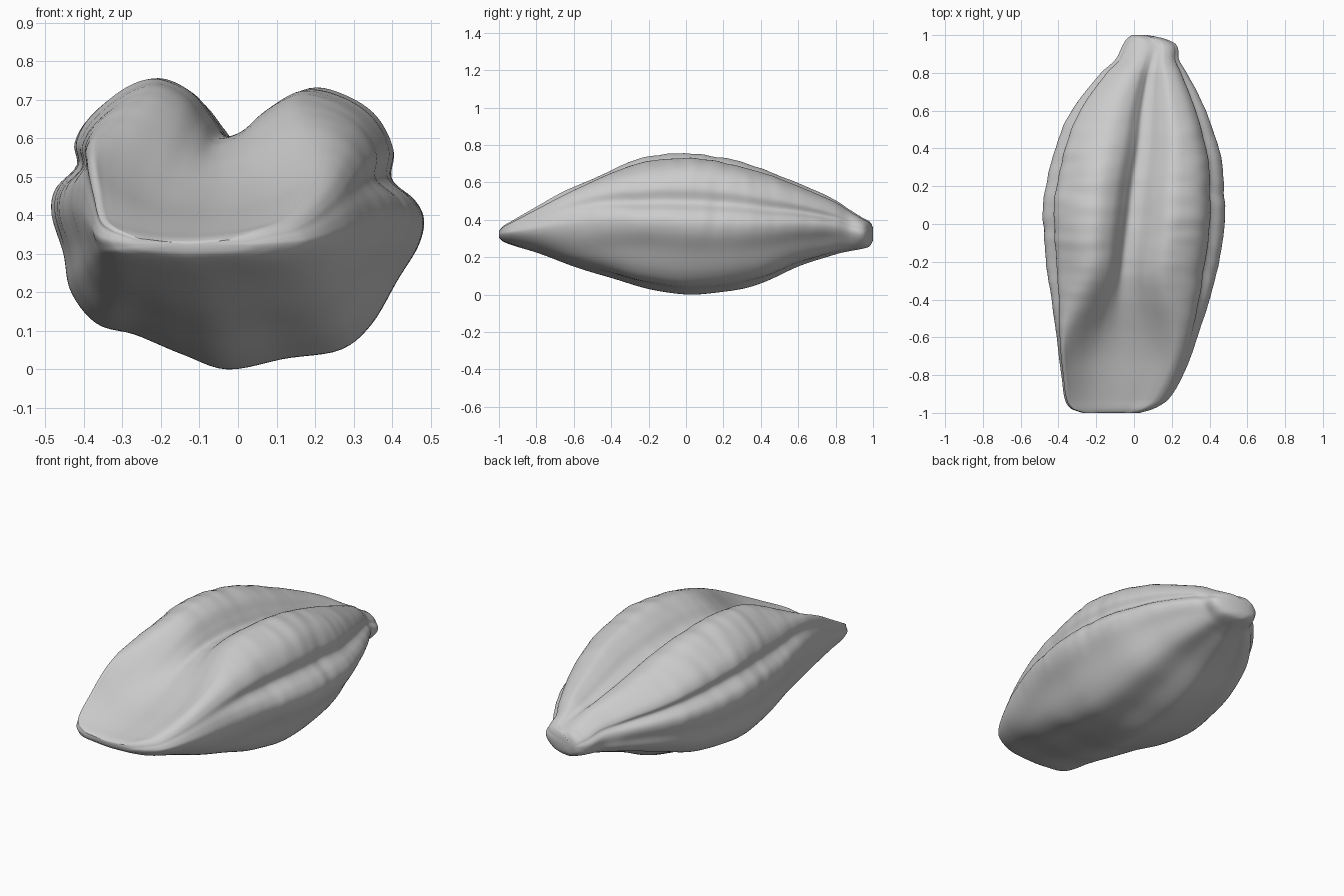
import bpy
import bmesh
import math
from mathutils import Vector, noise

cube = bpy.data.objects.get("Cube")
if cube:
    bpy.data.objects.remove(cube)

RING = 160      # points around each cross-section
RINGS = 140     # cross-sections along the length

# Hull limits along the length: y, left edge, right edge, underside, top
HULL = [
    (-1.0, -.27, .03, .305, .34), (-.98, -.33, .10, .285, .365), (-.93, -.365, .18, .265, .395),
    (-.8, -.385, .26, .225, .47), (-.6, -.41, .335, .15, .585), (-.4, -.435, .40, .09, .68),
    (-.2, -.465, .45, .03, .738), (0, -.48, .48, 0, .755), (.2, -.465, .475, .015, .73),
    (.4, -.415, .45, .06, .675), (.6, -.33, .38, .15, .595), (.8, -.175, .28, .215, .505),
    (.87, -.10, .24, .23, .46), (.95, -.06, .225, .245, .41), (.985, -.035, .15, .26, .39),
    (1.0, -.01, .07, .29, .36),
]

# Two-lobed section with a narrow top groove and a crease on each flank
LOBED = [
    (-.06, 0), (.25, .04), (.55, .065), (.72, .15), (.86, .31), (.97, .43),
    (1, .52), (.95, .59), (.83, .66), (.84, .76), (.74, .87), (.57, .94),
    (.38, .965), (.2, .9), (.07, .825), (-.06, .8), (-.14, .86), (-.25, .95),
    (-.42, 1), (-.6, .97), (-.8, .87), (-.88, .78), (-.87, .7), (-.98, .62),
    (-1, .53), (-.94, .4), (-.9, .27), (-.76, .16), (-.55, .12), (-.3, .05),
]

# Open scoop section: shallow floor between two rims
SCOOP = [
    (-.06, 0), (.25, .02), (.5, .05), (.69, .11), (.84, .22), (.95, .37),
    (1, .52), (.98, .64), (.94, .74), (.91, .83), (.85, .91), (.75, .94),
    (.63, .89), (.43, .79), (.2, .73), (-.08, .69), (-.35, .71), (-.55, .77),
    (-.75, .88), (-.87, .96), (-.93, 1), (-.97, .95), (-.97, .86), (-.99, .75),
    (-1, .6), (-.96, .43), (-.9, .28), (-.77, .17), (-.54, .1), (-.3, .04),
]


def smoothstep(low, high, value):
    t = min(max((value - low) / (high - low), 0), 1)
    return t * t * (3 - 2 * t)


def catmull(a, b, c, d, t):
    return b + (c - a) * (t / 2) + (a * 2 - b * 5 + c * 4 - d) * (t * t / 2) \
        + (b * 3 - a - c * 3 + d) * (t ** 3 / 2)


def hull_at(y):
    """Smoothly interpolated hull limits at one position along the length."""
    last = len(HULL) - 1
    i = max(k for k in range(last) if HULL[k][0] <= y)
    span = HULL[i + 1][0] - HULL[i][0]
    t = (y - HULL[i][0]) / span
    h = t * t * (3 - 2 * t)

    def slope(k, col):
        p, q = HULL[max(k - 1, 0)], HULL[min(k + 1, last)]
        return (q[col] - p[col]) / (q[0] - p[0])

    return [HULL[i][c] * (1 - h) + HULL[i + 1][c] * h
            + span * t * (1 - t) * ((1 - t) * slope(i, c) - t * slope(i + 1, c))
            for c in range(1, 5)]


def section_at(y):
    """Closed cross-section, blended from scoop to lobes to rounded knob."""
    scoop = 1 - smoothstep(-.75, -.2, y)
    knob = smoothstep(.72, .97, y)
    left, right, low, high = hull_at(y)
    control = []
    for a, b in zip(LOBED, SCOOP):
        p = Vector(a).lerp(Vector(b), scoop)
        # The groove runs slightly askew along the top
        p.x += .2 * y * (1 - scoop) * (1 - p.x ** 2) ** 2 * smoothstep(.5, .8, p.y)
        rounded = Vector((p.x, (p.y - .5) * 2)).normalized() * .98
        p = p.lerp(Vector((rounded.x, rounded.y / 2 + .5)), knob * .7)
        control.append(p)
    n = len(control)
    points = []
    for k in range(RING):
        i, t = divmod(k * n / RING, 1)
        i = int(i)
        p = catmull(*(control[(i + j) % n] for j in (-1, 0, 1, 2)), t)
        # Faint uneven wrinkles and soft lumps, fading towards both tips
        fade = (1 - y * y) * (1 - scoop * .7) * smoothstep(.3, .6, p.y)
        ripple = noise.noise(Vector((p.x * 2, y * 16, p.y * 2)))
        lump = noise.noise(Vector((p.x * 2, y * 5, p.y * 2)))
        swell = 1 + .014 * fade * ripple + .012 * lump
        u, v = p.x * swell, .5 + (p.y - .5) * swell
        x = (left + right) / 2 + u * (right - left) / 2
        points.append((x, y, max(low + v * (high - low), 0)))
    return points


# Husk: loft the sections, with rings packed closer at the two tips
bm = bmesh.new()
loops = []
for r in range(RINGS):
    s = 2 * r / (RINGS - 1) - 1
    y = .6 * s + .4 * math.sin(s * math.pi / 2)
    y = max(-1, min(y, .99999))
    loops.append([bm.verts.new(p) for p in section_at(y)])
for a, b in zip(loops, loops[1:]):
    for k in range(RING):
        m = (k + 1) % RING
        bm.faces.new((a[k], a[m], b[m], b[k]))
for loop in (loops[0], loops[-1]):
    centre = bm.verts.new(sum((v.co for v in loop), Vector()) / RING)
    for k in range(RING):
        bm.faces.new((loop[k], loop[(k + 1) % RING], centre))
bmesh.ops.recalc_face_normals(bm, faces=bm.faces)

mesh = bpy.data.meshes.new("seed_husk")
bm.to_mesh(mesh)
bm.free()
husk = bpy.data.objects.new("seed_husk", mesh)
bpy.context.collection.objects.link(husk)

# Plain grey material
grey = bpy.data.materials.new("plain_grey")
grey.use_nodes = True
colour = (.6, .6, .6, 1)
grey.diffuse_color = colour
grey.node_tree.nodes["Principled BSDF"].inputs["Base Color"].default_value = colour
mesh.materials.append(grey)

bpy.context.view_layer.objects.active = husk
husk.select_set(True)
bpy.ops.object.shade_smooth_by_angle(angle=math.radians(60))
